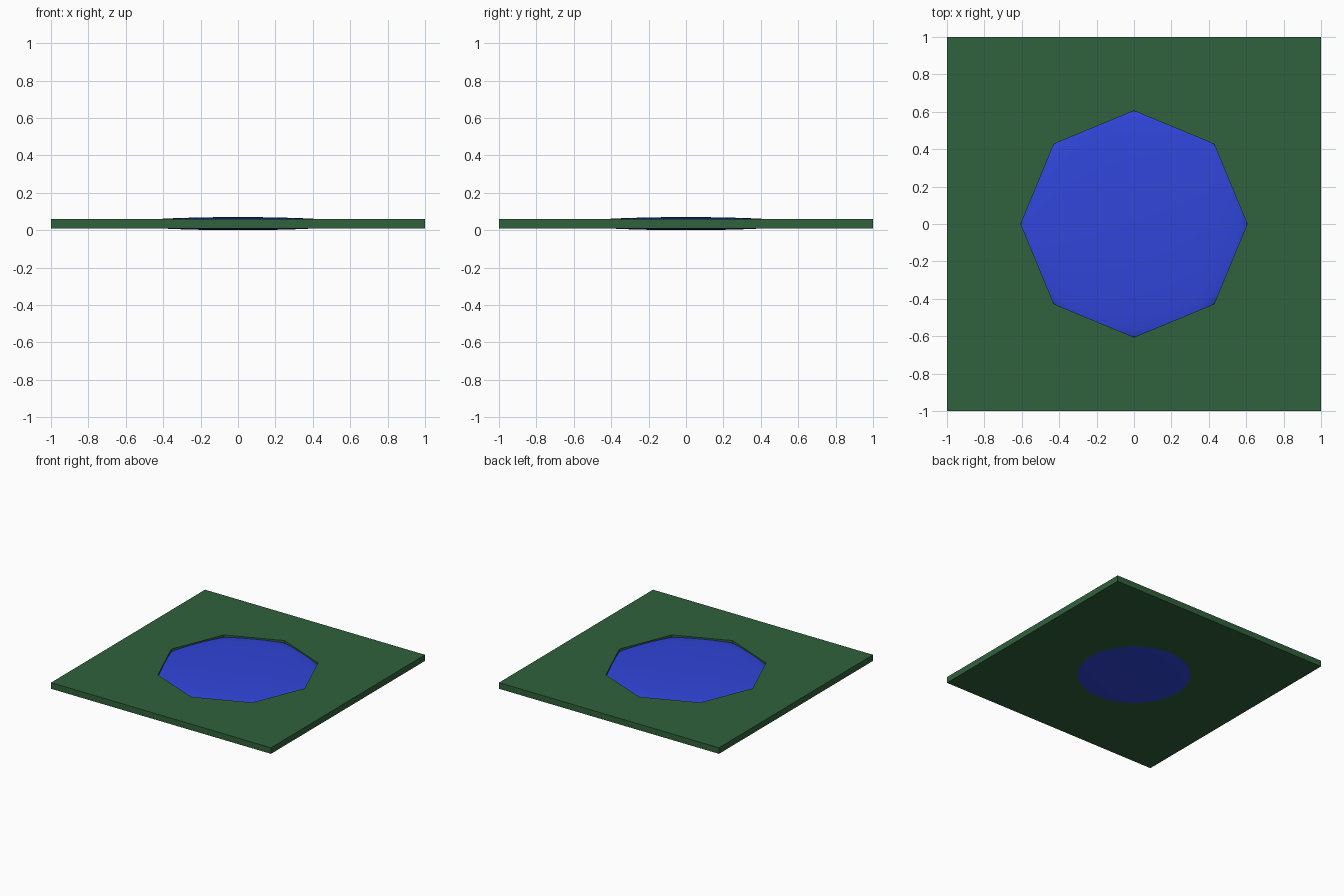
import bpy
import bmesh
import math
from mathutils import Matrix

if "Cube" in bpy.data.objects:
    bpy.data.objects.remove(bpy.data.objects["Cube"])

Z_MID = 0.035


def colour(obj, name, rgb):
    mat = bpy.data.materials.new(name)
    mat.diffuse_color = (*rgb, 1)
    mat.use_nodes = True
    mat.node_tree.nodes["Principled BSDF"].inputs["Base Color"].default_value = mat.diffuse_color
    obj.data.materials.append(mat)


def mesh_object(name, bm):
    mesh = bpy.data.meshes.new(name)
    bm.to_mesh(mesh)
    bm.free()
    obj = bpy.data.objects.new(name, mesh)
    bpy.context.collection.objects.link(obj)
    return obj


# Square ground slab with an octagonal basin sunk into its top
bm = bmesh.new()
bmesh.ops.create_cube(bm, size=2, matrix=Matrix.Translation((0, 0, Z_MID)) @ Matrix.Diagonal((1, 1, 0.025, 1)))
top = max(bm.faces, key=lambda f: f.calc_center_median().z)
bmesh.ops.delete(bm, geom=[top], context='FACES_ONLY')


def ring(radius, z):
    return [bm.verts.new((radius * math.cos(i * math.pi / 4),
                          radius * math.sin(i * math.pi / 4), z)) for i in range(8)]


rim, floor = ring(0.605, 0.06), ring(0.605, 0.03)
corners = sorted((v for v in bm.verts if len(v.link_faces) and v.co.z > 0.05),
                 key=lambda v: math.atan2(v.co.y, v.co.x) % math.tau)
for i in range(8):
    j = (i + 1) % 8
    bm.faces.new((rim[j], rim[i], floor[i], floor[j]))
for i, corner in enumerate(corners):
    a, b, c = rim[2 * i], rim[2 * i + 1], rim[(2 * i + 2) % 8]
    bm.faces.new((a, corner, b))
    bm.faces.new((b, corner, c))
    bm.faces.new((c, corner, corners[(i + 1) % 4]))
bm.faces.new(floor)
bmesh.ops.recalc_face_normals(bm, faces=bm.faces)
slab = mesh_object("ground_slab", bm)
colour(slab, "green", (0.03, 0.12, 0.045))

# Flattened ball of water filling the basin and bulging through both sides
bm = bmesh.new()
bmesh.ops.create_uvsphere(bm, u_segments=32, v_segments=16, radius=1,
                          matrix=Matrix.Translation((0, 0, Z_MID)) @ Matrix.Diagonal((0.61, 0.61, 0.035, 1)))
for f in bm.faces:
    f.smooth = True
water = mesh_object("pond_water", bm)
colour(water, "blue", (0.03, 0.06, 0.7))
